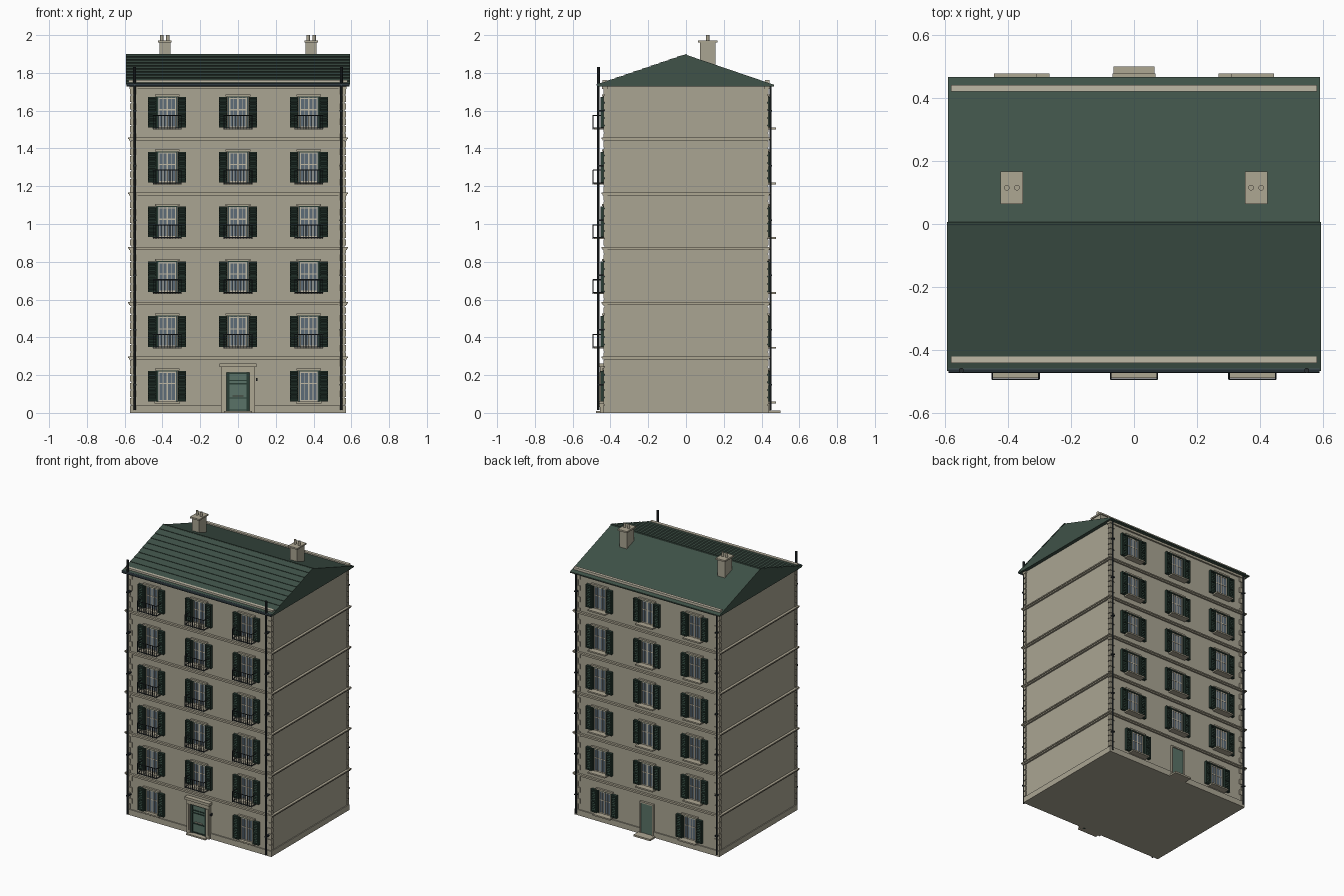
import bpy, bmesh, math
from mathutils import Matrix, Vector

cube = bpy.data.objects.get("Cube")
if cube:
    bpy.data.objects.remove(cube, do_unlink=True)

COLOURS = {
    "wall_stone": (0.40, 0.375, 0.29),
    "trim_stone": (0.42, 0.385, 0.29),
    "roof_green": (0.05, 0.085, 0.065),
    "shutter_green": (0.022, 0.045, 0.034),
    "iron": (0.02, 0.026, 0.03),
    "pipe_grey": (0.05, 0.075, 0.09),
    "glass_blue": (0.11, 0.15, 0.19),
    "frame_cream": (0.52, 0.48, 0.38),
    "door_teal": (0.10, 0.17, 0.135),
}
mats = {}
for name, rgb in COLOURS.items():
    m = bpy.data.materials.new(name)
    m.use_nodes = True
    m.diffuse_color = (*rgb, 1)
    m.node_tree.nodes["Principled BSDF"].inputs["Base Color"].default_value = (*rgb, 1)
    mats[name] = m

parts = {}


def part(name, mat):
    return parts.setdefault(name, (bmesh.new(), mat))[0]


def box(name, mat, xs, ys, zs, tilt=0):
    """Box between pairs of limits, tilted about its own x axis."""
    lims = (xs, ys, zs)
    mid = Vector([(a + b) / 2 for a, b in lims])
    size = [abs(b - a) for a, b in lims]
    mtx = Matrix.Translation(mid) @ Matrix.Rotation(tilt, 4, "X") @ Matrix.Diagonal((*size, 1))
    bmesh.ops.create_cube(part(name, mat), size=1, matrix=mtx)


def rod(name, mat, p, q, r, sides=10):
    p, q = Vector(p), Vector(q)
    rot = (q - p).to_track_quat("Z", "Y").to_matrix().to_4x4()
    bmesh.ops.create_cone(part(name, mat), cap_ends=True, segments=sides, radius1=r, radius2=r,
                          depth=(q - p).length, matrix=Matrix.Translation((p + q) / 2) @ rot)


STOREY, COL = 0.29, 0.375
HX, HY = 0.565, 0.432          # half width and half depth of the walls


def out(side, a, b):
    """Depth limits measured outward from the front (-1) or back (+1) wall."""
    return side * (HY + a), side * (HY + b)


def window(side, x, base):
    lo, hi, hw = base + 0.06, base + 0.225, 0.056
    box("window_glass", "glass_blue", (x - hw, x + hw), out(side, -0.01, 0.002), (lo, hi))
    # dark outer frame and cream glazing bars
    for s in (-1, 1):
        box("window_reveal", "shutter_green", (x + s * hw, x + s * (hw - 0.007)), out(side, 0, 0.008), (lo, hi))
    box("window_reveal", "shutter_green", (x - hw, x + hw), out(side, 0, 0.008), (hi - 0.006, hi))
    for dx, w in ((-0.044, 0.003), (-0.022, 0.0015), (0, 0.004), (0.022, 0.0015), (0.044, 0.003)):
        box("glazing_bars", "frame_cream", (x + dx - w, x + dx + w), out(side, 0, 0.005), (lo, hi - 0.006))
    for h in (lo + 0.004, lo + 0.095, hi - 0.01):
        box("glazing_bars", "frame_cream", (x - 0.045, x + 0.045), out(side, 0, 0.004), (h - 0.003, h + 0.003))
    # lintel and sill
    box("lintels", "trim_stone", (x - 0.065, x + 0.065), out(side, 0, 0.014), (hi, hi + 0.01))
    reach = 0.045 if side > 0 else 0.025
    box("sills", "trim_stone", (x - 0.068, x + 0.068), out(side, 0, reach), (base + 0.05, lo))
    # louvred shutters
    for s in (-1, 1):
        a, b = x + s * 0.057, x + s * 0.101
        box("shutters", "shutter_green", (a, b), out(side, 0, 0.008), (lo, hi - 0.003))
        for e, f in ((a, a + s * 0.006), (b, b - s * 0.006)):
            box("shutters", "shutter_green", (e, f), out(side, 0, 0.02), (lo, hi - 0.003))
        for h in (lo, (lo + hi) / 2 - 0.005, hi - 0.011):
            box("shutters", "shutter_green", (a, b), out(side, 0, 0.018), (h, h + 0.008))
        for i in range(12):
            h = lo + 0.014 + i * 0.012
            box("shutter_slats", "shutter_green", (a, b), out(side, 0.005, 0.017), (h, h + 0.003), side * -0.6)


def balcony(x, base):
    lo, top, hw = base + 0.05, base + 0.125, 0.074
    y0, y1 = -HY, -0.492
    box("balcony_floors", "trim_stone", (x - hw, x + hw), (y0, y1 + 0.004), (lo, lo + 0.008))
    for z in (lo + 0.008, top):
        rod("balcony_rails", "iron", (x - hw, y1, z), (x + hw, y1, z), 0.003, 6)
        for s in (-1, 1):
            rod("balcony_rails", "iron", (x + s * hw, y0, z), (x + s * hw, y1, z), 0.003, 6)
    for i in range(11):
        bx = x - hw + i * hw / 5
        rod("balcony_rails", "iron", (bx, y1, lo), (bx, y1, top), 0.0018, 6)


# walls, plinth and storey bands
box("walls", "wall_stone", (-HX, HX), (-HY, HY), (0, 1.735))
box("plinth", "wall_stone", (-0.571, 0.571), (-HY - 0.008, HY + 0.008), (0, 0.04))
for k in range(1, 6):
    z = k * STOREY
    box("storey_bands", "trim_stone", (-0.577, 0.577), (-HY - 0.011, HY + 0.011), (z - 0.008, z))
    box("storey_bands", "trim_stone", (-0.583, 0.583), (-HY - 0.016, HY + 0.016), (z, z + 0.008))

# alternating corner blocks
for sx in (-1, 1):
    for sy in (-1, 1):
        for i in range(42):
            z = 0.045 + i * 0.04
            long = 0.034 if i % 2 else 0.018
            box("corner_blocks", "trim_stone", (sx * 0.571, sx * (HX - long)),
                (sy * (HY + 0.006), sy * (HY - 0.016)), (z, z + 0.034))

# windows on both long sides
for k in range(6):
    for c in (-1, 0, 1):
        if k or c:
            window(-1, c * COL, k * STOREY)
            window(1, c * (COL if k else 0.336), k * STOREY)
        if k:
            balcony(c * COL, k * STOREY)

# front entrance
for s in (-1, 1):
    box("door_surround", "trim_stone", (s * 0.062, s * 0.09), out(-1, 0, 0.022), (0, 0.232))
    box("door_surround", "trim_stone", (s * 0.068, s * 0.084), out(-1, 0, 0.028), (0.03, 0.215))
    box("front_door_frame", "shutter_green", (s * 0.046, s * 0.062), out(-1, 0, 0.014), (0, 0.215))
box("door_surround", "trim_stone", (-0.09, 0.09), out(-1, 0, 0.024), (0.215, 0.243))
box("door_cornice", "trim_stone", (-0.098, 0.098), out(-1, 0, 0.034), (0.243, 0.262))
box("front_door", "door_teal", (-0.047, 0.047), out(-1, 0, 0.009), (0.01, 0.215))
for z in (0.012, 0.075, 0.15, 0.168, 0.205):
    box("front_door_frame", "shutter_green", (-0.047, 0.047), out(-1, 0, 0.013), (z, z + 0.007))
box("front_door_handle", "frame_cream", (-0.03, 0.03), out(-1, 0, 0.017), (0.088, 0.092))
box("front_step", "trim_stone", (-0.075, 0.075), out(-1, 0, 0.045), (0, 0.01))
box("bell", "iron", (0.094, 0.102), out(-1, 0, 0.016), (0.168, 0.184))

# back entrance
box("back_door", "door_teal", (-0.045, 0.045), out(1, 0, 0.009), (0.01, 0.225))
for s in (-1, 1):
    box("back_door_frame", "trim_stone", (s * 0.045, s * 0.053), out(1, 0, 0.016), (0, 0.225))
box("back_door_frame", "trim_stone", (-0.053, 0.053), out(1, 0, 0.016), (0.225, 0.235))
box("back_step", "trim_stone", (-0.065, 0.065), out(1, 0, 0.067), (0, 0.012))

# roof prism
RX, RY, EAVE, RIDGE = 0.59, 0.466, 1.737, 1.896
bm = part("roof", "roof_green")
profile = [(-RY, EAVE - 0.008), (RY, EAVE - 0.008), (RY, EAVE), (0, RIDGE), (-RY, EAVE)]
face = bm.faces.new([bm.verts.new((-RX, y, z)) for y, z in profile])
new = bmesh.ops.extrude_face_region(bm, geom=[face])["geom"]
bmesh.ops.translate(bm, vec=(2 * RX, 0, 0), verts=[v for v in new if isinstance(v, bmesh.types.BMVert)])
bmesh.ops.recalc_face_normals(bm, faces=bm.faces)

# overlapping tile courses on the front slope
slope = math.atan2(RIDGE - EAVE, RY)
for i in range(10):
    y = -0.0225 - i * 0.0465
    z = RIDGE + y * math.tan(slope) + 0.001
    box("roof_courses", "roof_green", (-0.592, 0.592), (y - 0.025, y + 0.025),
        (z - 0.003, z + 0.003), slope - 0.07)
rod("ridge_cap", "roof_green", (-0.592, 0, RIDGE - 0.002), (0.592, 0, RIDGE - 0.002), 0.006, 8)

# eaves: raised strips, cornice and gutter
for s in (-1, 1):
    box("eaves_strips", "frame_cream", (-0.58, 0.58), (s * 0.419, s * 0.441), (1.73, 1.762))
    box("eaves_cornice", "trim_stone", (-0.575, 0.575), out(s, -0.02, 0.012), (1.715, 1.73))
rod("gutter", "pipe_grey", (-0.588, -0.463, 1.737), (0.588, -0.463, 1.737), 0.01)

# drainpipes with brackets
for s in (-1, 1):
    rod("front_pipes", "iron", (s * 0.547, -0.464, 0.015), (s * 0.547, -0.464, 1.83), 0.006)
    rod("front_pipes", "iron", (s * 0.547, -0.464, 1.73), (s * 0.547, -0.464, 1.83), 0.008)
    rod("back_pipes", "iron", (s * 0.555, 0.447, 0.015), (s * 0.555, 0.447, 1.735), 0.006)
    for k in range(6):
        z = k * STOREY + 0.145
        box("pipe_brackets", "iron", (s * 0.538, s * 0.556), (-0.472, -HY), (z, z + 0.008))
        box("pipe_brackets", "iron", (s * 0.546, s * 0.564), (HY, 0.456), (z, z + 0.008))

# chimneys with paired pots
for s in (-1, 1):
    x = s * 0.387
    box("chimney_stacks", "wall_stone", (x - 0.029, x + 0.029), (0.073, 0.157), (1.8, 1.96))
    box("chimney_caps", "trim_stone", (x - 0.036, x + 0.036), (0.064, 0.166), (1.96, 1.971))
    for d in (-0.016, 0.016):
        rod("chimney_pots", "trim_stone", (x + d, 0.115, 1.97), (x + d, 0.115, 2.0), 0.009, 12)

# turn every part into an object
for name, (bm, mat) in parts.items():
    mesh = bpy.data.meshes.new(name)
    bm.to_mesh(mesh)
    bm.free()
    mesh.materials.append(mats[mat])
    obj = bpy.data.objects.new(name, mesh)
    bpy.context.collection.objects.link(obj)
